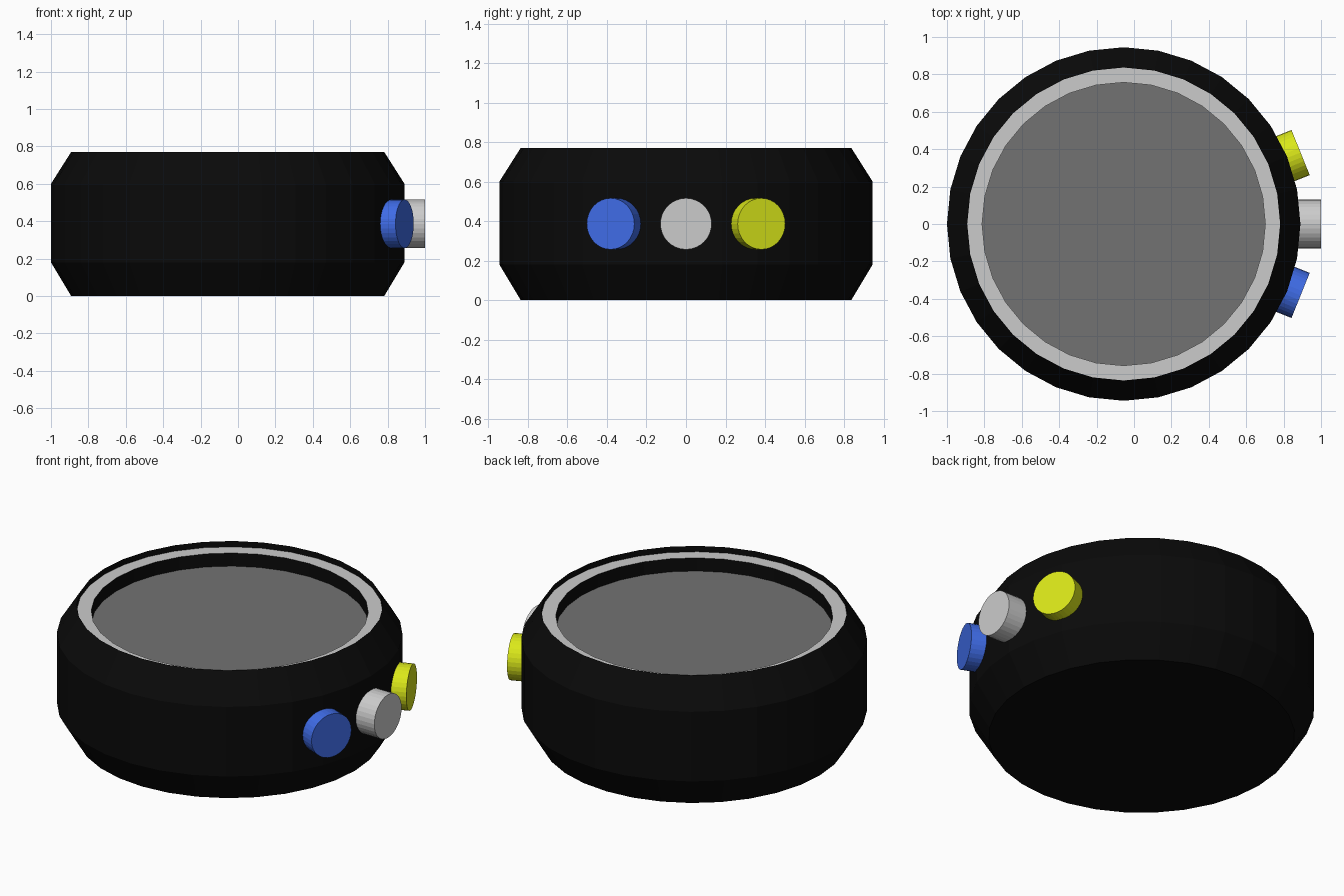
import bpy, bmesh
from math import cos, sin, pi, radians
from mathutils import Matrix

if "Cube" in bpy.data.objects:
    bpy.data.objects.remove(bpy.data.objects["Cube"])

CX, MID, SIDES = -0.055, 0.386, 32


def material(name, rgb):
    m = bpy.data.materials.new(name)
    m.diffuse_color = (*rgb, 1)
    m.use_nodes = True
    m.node_tree.nodes["Principled BSDF"].inputs["Base Color"].default_value = m.diffuse_color
    return m


def lathe(name, profile, mat=None, cap_start=False, cap_end=False, matrix=None):
    """Revolve (radius, height) points around z, optionally closing the ends."""
    bm = bmesh.new()
    rings = [[bm.verts.new((r * cos(2 * pi * i / SIDES), r * sin(2 * pi * i / SIDES), z))
              for i in range(SIDES)] for r, z in profile]
    for a, b in zip(rings, rings[1:]):
        for i in range(SIDES):
            j = (i + 1) % SIDES
            bm.faces.new((a[i], a[j], b[j], b[i]))
    if cap_start:
        bm.faces.new(rings[0][::-1])
    if cap_end:
        bm.faces.new(rings[-1])
    if matrix:
        bm.transform(matrix)
    mesh = bpy.data.meshes.new(name)
    bm.to_mesh(mesh)
    bm.free()
    obj = bpy.data.objects.new(name, mesh)
    obj.location.x = CX
    bpy.context.collection.objects.link(obj)
    if mat:
        mesh.materials.append(mat)
    return obj


black = material("black", (0.003, 0.003, 0.003))
dark_grey = material("dark_grey", (0.17, 0.17, 0.17))
yellow = material("yellow", (0.7, 0.8, 0.01))
blue = material("blue", (0.05, 0.15, 0.8))

# Bevelled case with a thin raised rim
lathe("case", [(0.837, 0), (0.945, 0.18), (0.945, 0.6), (0.837, 0.77), (0.837, 0.735)],
      black, cap_start=True)
# Flat ring, recess wall and sunken face
lathe("bezel_ring", [(0.837, 0.735), (0.757, 0.735)])
lathe("recess_wall", [(0.757, 0.735), (0.757, 0.656)], black)
lathe("face", [(0.757, 0.656), (0.4, 0.656)], dark_grey, cap_end=True)

# Side buttons, each pointing away from the case centre
for name, angle, reach, mat in (("crown_button", 0, 1.055, None),
                                ("yellow_button", 22, 1.02, yellow),
                                ("blue_button", -22, 1.02, blue)):
    place = (Matrix.Translation((0, 0, MID)) @ Matrix.Rotation(radians(angle), 4, 'Z')
             @ Matrix.Rotation(pi / 2, 4, 'Y'))
    lathe(name, [(0.13, 0.9), (0.13, reach)], mat, True, True, place)
